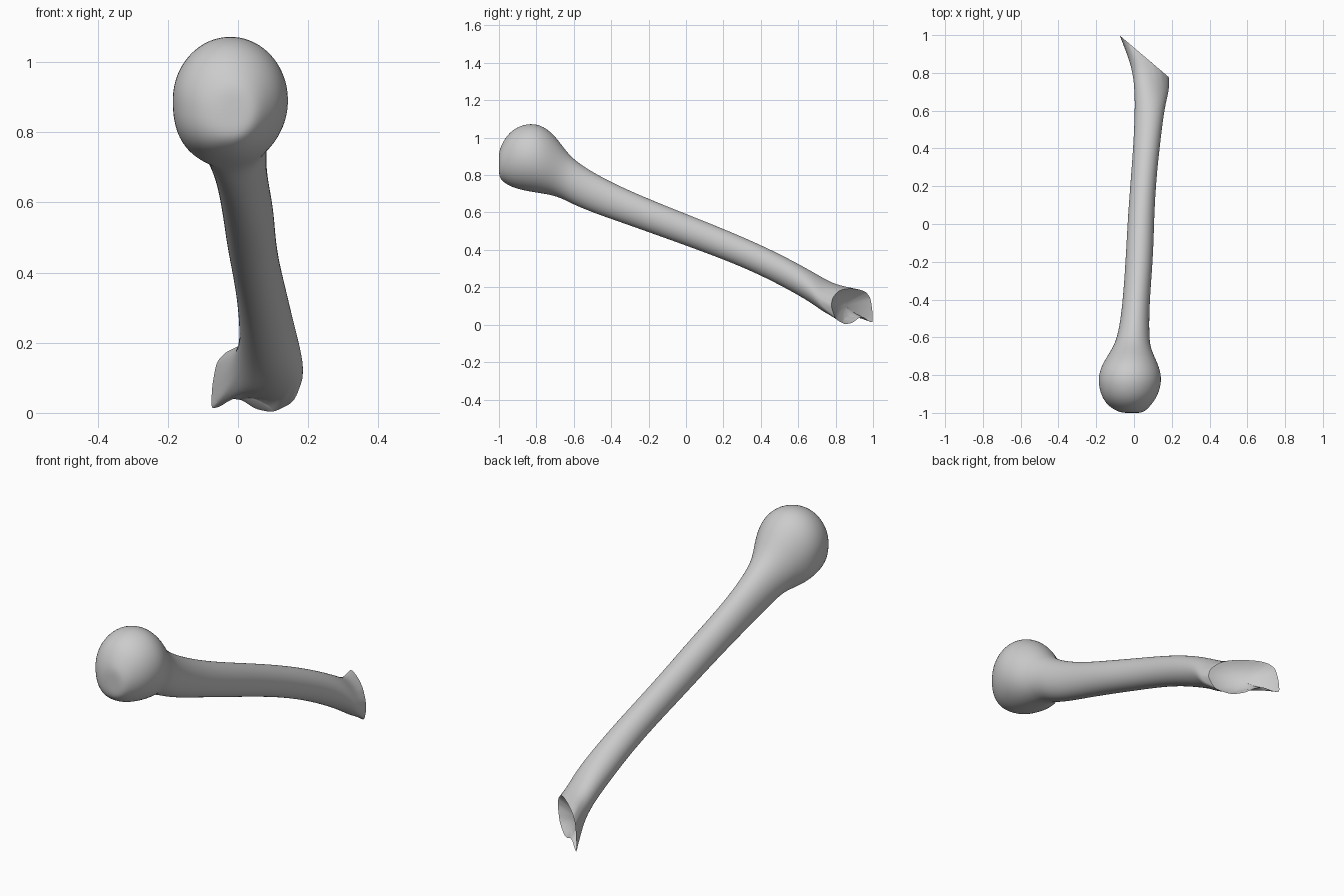
import bpy, bmesh, math

if "Cube" in bpy.data.objects:
    bpy.data.objects.remove(bpy.data.objects["Cube"])

N = 32
# Stations along the bone: y, x_min, x_max, z_bottom, z_top
stations = [
    (-1.0, -.055, .035, .80, .92), (-.99, -.095, .06, .775, .955),
    (-.96, -.14, .09, .75, 1.01), (-.91, -.175, .127, .727, 1.057),
    (-.83, -.192, .149, .71, 1.08), (-.76, -.178, .136, .70, 1.062),
    (-.70, -.142, .107, .688, 1.01), (-.65, -.11, .087, .668, .94),
    (-.60, -.09, .082, .642, .882), (-.50, -.07, .08, .60, .815),
    (-.35, -.055, .087, .548, .737), (-.15, -.042, .103, .477, .652),
    (.05, -.032, .107, .405, .573), (.25, -.016, .119, .33, .492),
    (.43, -.003, .139, .25, .413), (.58, .004, .157, .17, .337),
]
# Outline of the broken end (x, z), lying on an oblique plane
end_outline = [(.187, .10), (.177, .145), (.14, .18), (.10, .192), (.05, .193),
               (0, .187), (-.035, .174), (-.062, .145), (-.074, .08), (-.078, .01),
               (-.05, .018), (-.02, .04), (.01, .037), (.05, .01), (.10, 0), (.16, .03)]


def oval(y, x0, x1, z0, z1, shear=0.0):
    cx, cz, rx, rz = (x0 + x1) / 2, (z0 + z1) / 2, (x1 - x0) / 2, (z1 - z0) / 2
    pts = []
    for i in range(N):
        c, s = math.cos(math.tau * i / N), math.sin(math.tau * i / N)
        # the head is squarer at its lower left
        p = .82 if (y < -.72 and c < 0 and s < 0) else 1
        dx = rx * math.copysign(abs(c) ** p, c)
        dz = rz * math.copysign(abs(s) ** p, s)
        pts.append((cx + dx, y - shear * dx, cz + dz))
    return pts


def broken_end():
    pts = []
    for i in range(N):
        a = end_outline[i // 2]
        b = end_outline[(i // 2 + 1) % 16]
        t = .5 * (i % 2)
        x, z = a[0] + (b[0] - a[0]) * t, a[1] + (b[1] - a[1]) * t
        pts.append((x, .935 - .85 * x, z))
    return pts


def blend(a, b, t):
    return [tuple(u + (v - u) * t for u, v in zip(p, q)) for p, q in zip(a, b)]


rings = [oval(*s) for s in stations]
rings.append(oval(.69, .004, .174, .105, .275, .3))
last = broken_end()
near = oval(.77, -.012, .186, .05, .222, .6)
rings += [near, blend(near, last, .6), last]
rim = len(rings) - 1
# Hollow of the broken face
for scale, depth in ((.85, .015), (.55, .035), (.2, .045)):
    rings.append([(.06 + (x - .06) * scale - depth * .65,
                   .884 + (y - .884) * scale - depth * .75,
                   .10 + (z - .10) * scale) for x, y, z in last])

# Loft the bone
bm = bmesh.new()
loops = [[bm.verts.new(p) for p in r] for r in rings]
for a, b in zip(loops, loops[1:]):
    for i in range(N):
        j = (i + 1) % N
        bm.faces.new((a[i], a[j], b[j], b[i]))
for loop in (loops[0], loops[-1]):
    mid = [sum(v.co[k] for v in loop) / N for k in range(3)]
    c = bm.verts.new(mid)
    for i in range(N):
        bm.faces.new((loop[i], loop[(i + 1) % N], c))
crease = bm.edges.layers.float.new("crease_edge")
for i in range(N):
    bm.edges.get((loops[rim][i], loops[rim][(i + 1) % N]))[crease] = .8
bmesh.ops.recalc_face_normals(bm, faces=bm.faces)
mesh = bpy.data.meshes.new("bone")
bm.to_mesh(mesh)
bm.free()
bone = bpy.data.objects.new("bone", mesh)
bpy.context.collection.objects.link(bone)
sub = bone.modifiers.new("smooth", 'SUBSURF')
sub.levels = sub.render_levels = 2

# Small pit in the broken face
bpy.ops.mesh.primitive_uv_sphere_add(segments=20, ring_count=12, radius=.022,
                                     location=(.075, .845, .08))
pit = bpy.context.object
pit.name = "pit_cutter"
pit.hide_render = True
pit.hide_viewport = False
pit.display_type = 'WIRE'
cut = bone.modifiers.new("pit", 'BOOLEAN')
cut.operation = 'DIFFERENCE'
cut.object = pit

bpy.ops.object.select_all(action='DESELECT')
bone.select_set(True)
bpy.context.view_layer.objects.active = bone
bpy.ops.object.modifier_apply(modifier="smooth")
bpy.ops.object.modifier_apply(modifier="pit")
bpy.data.objects.remove(pit)
bpy.ops.object.shade_smooth_by_angle(angle=math.radians(50))
